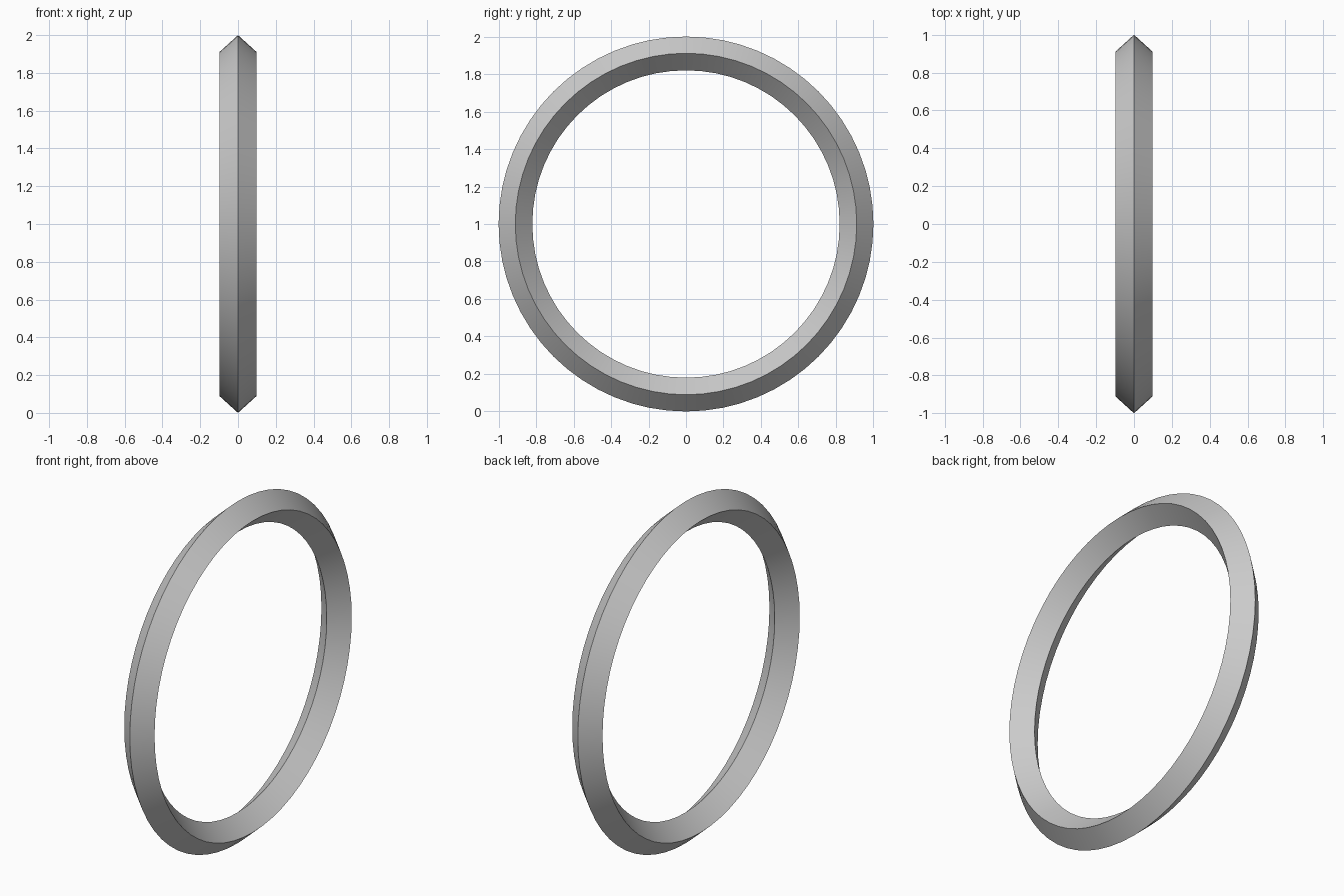
import bpy, bmesh
from math import radians, tau
from mathutils import Matrix, Vector

if "Cube" in bpy.data.objects:
    bpy.data.objects.remove(bpy.data.objects["Cube"])

# Diamond cross-section: (x, radius)
profile = [(0, 1.0), (0.098, 0.911), (0, 0.82), (-0.098, 0.911)]
SEGMENTS = 64

# Ring: revolve the diamond around the x axis
bm = bmesh.new()
loops = []
for i in range(SEGMENTS):
    turn = Matrix.Rotation(tau * i / SEGMENTS, 3, 'X')
    loops.append([bm.verts.new(turn @ Vector((x, 0, r)) + Vector((0, 0, 1)))
                  for x, r in profile])
for i in range(SEGMENTS):
    a, b = loops[i], loops[(i + 1) % SEGMENTS]
    for j in range(4):
        k = (j + 1) % 4
        bm.faces.new((a[j], b[j], b[k], a[k]))
bmesh.ops.recalc_face_normals(bm, faces=bm.faces)
mesh = bpy.data.meshes.new("ring")
bm.to_mesh(mesh)
bm.free()

ring = bpy.data.objects.new("ring", mesh)
bpy.context.collection.objects.link(ring)
bpy.context.view_layer.objects.active = ring
ring.select_set(True)
bpy.ops.object.shade_smooth_by_angle(angle=radians(30))
